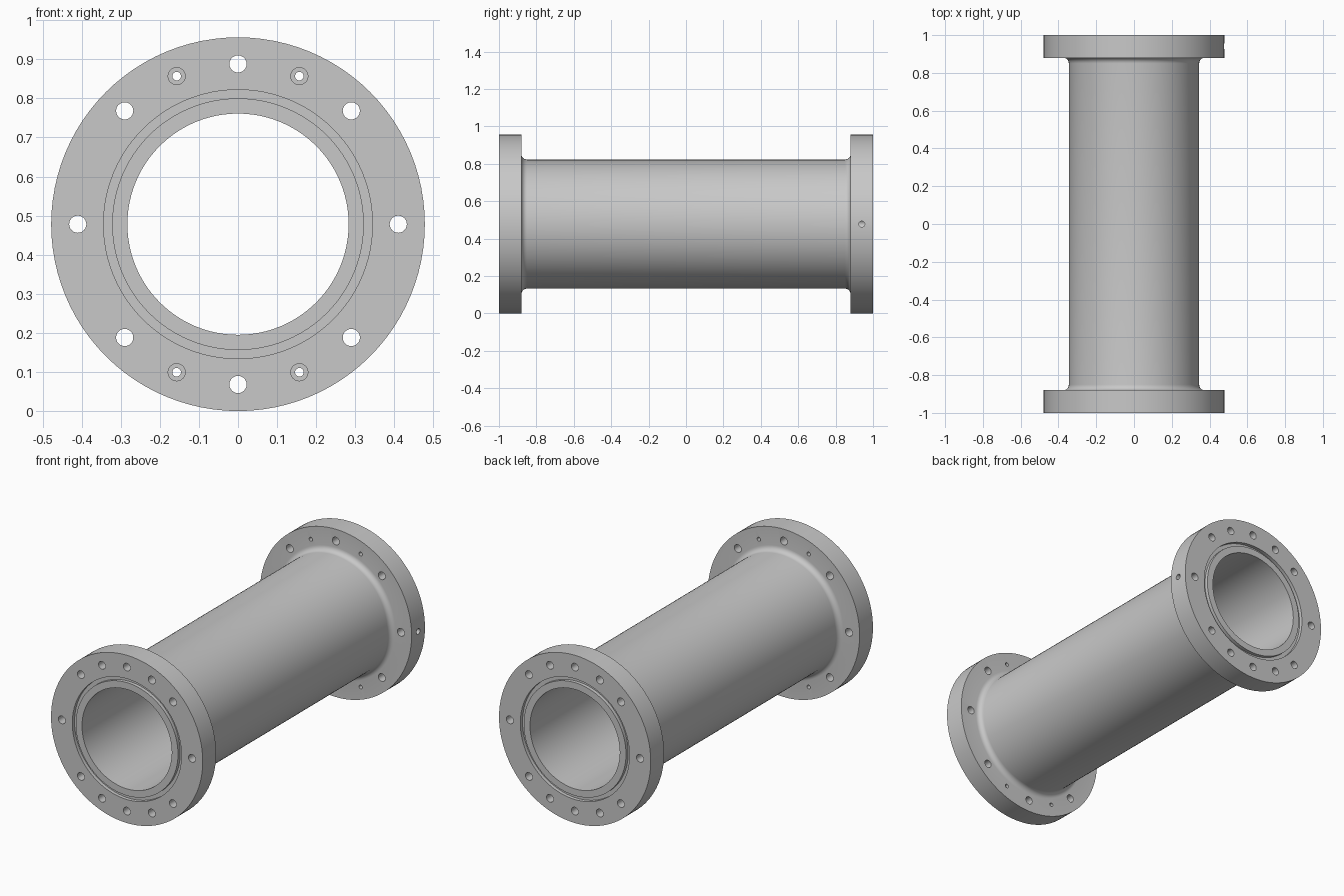
import bpy, bmesh
from math import pi, sin, cos, radians
from mathutils import Matrix, Vector

if "Cube" in bpy.data.objects:
    bpy.data.objects.remove(bpy.data.objects["Cube"])

R_FLANGE, R_PIPE, R_BORE, R_BOLT = 0.478, 0.345, 0.283, 0.41
Y_END, Y_INNER, FILLET = 1.0, 0.88, 0.03
CENTRE = Vector((0, 0, R_FLANGE))

steel = bpy.data.materials.new("grey steel")
steel.use_nodes = True
colour = (0.58, 0.58, 0.58, 1)
steel.diffuse_color = colour
steel.node_tree.nodes["Principled BSDF"].inputs["Base Color"].default_value = colour


def lathe(bm, profile, steps, matrix, closed=False):
    """Revolve (radius, distance) points around the y axis, then place them."""
    part = bmesh.new()
    verts = [part.verts.new((r, y, 0)) for r, y in profile]
    pairs = list(zip(verts, verts[1:]))
    if closed:
        pairs.append((verts[-1], verts[0]))
    edges = [part.edges.new(p) for p in pairs]
    bmesh.ops.spin(part, geom=verts + edges, cent=(0, 0, 0), axis=(0, 1, 0),
                   angle=2 * pi, steps=steps, use_merge=True)
    bmesh.ops.remove_doubles(part, verts=part.verts, dist=1e-5)
    bmesh.ops.recalc_face_normals(part, faces=part.faces)
    part.transform(matrix)
    mesh = bpy.data.meshes.new("part")
    part.to_mesh(mesh)
    part.free()
    bm.from_mesh(mesh)
    bpy.data.meshes.remove(mesh)


def finish(bm, name):
    bmesh.ops.recalc_face_normals(bm, faces=bm.faces)
    mesh = bpy.data.meshes.new(name)
    bm.to_mesh(mesh)
    bm.free()
    mesh.materials.append(steel)
    obj = bpy.data.objects.new(name, mesh)
    bpy.context.collection.objects.link(obj)
    return obj


# Pipe with a flange, seal groove and fillet at each end
fillet = [(R_PIPE + FILLET * (1 - cos(a)), Y_INNER - FILLET * (1 - sin(a)))
          for a in (radians(15 * i) for i in range(7))]
half = fillet + [(R_FLANGE, Y_INNER), (R_FLANGE, Y_END),
                 (0.344, Y_END), (0.344, Y_END - 0.02),
                 (0.322, Y_END - 0.02), (0.322, Y_END), (R_BORE, Y_END)]
profile = half + [(r, -y) for r, y in reversed(half)]
bm = bmesh.new()
lathe(bm, profile, 96, Matrix.Translation(CENTRE), closed=True)
spool = finish(bm, "flanged_pipe")

# Bolt holes and counterbored screw holes through both flanges
plain = [(0, 0.8), (0.022, 0.8), (0.022, 1.1), (0, 1.1)]
stepped = [(0, 0.8), (0.011, 0.8), (0.011, 0.94),
           (0.022, 0.94), (0.022, 1.1), (0, 1.1)]
angles = [(45 * i, plain) for i in range(8)]
angles += [(a, stepped) for a in (67.5, 112.5, 247.5, 292.5)]
bm = bmesh.new()
for end in (0, pi):
    for angle, shape in angles:
        a = radians(angle)
        spot = CENTRE + Vector((R_BOLT * cos(a), 0, R_BOLT * sin(a)))
        lathe(bm, shape, 24, Matrix.Translation(spot) @ Matrix.Rotation(end, 4, 'Z'))
axial = finish(bm, "bolt_hole_cutter")

# Set screw holes on both sides of the back flange
bm = bmesh.new()
for turn in (-pi / 2, pi / 2):
    place = Matrix.Translation(CENTRE + Vector((0, 0.94, 0))) @ Matrix.Rotation(turn, 4, 'Z')
    lathe(bm, [(0, R_BOLT), (0.016, R_BOLT), (0.016, 0.55), (0, 0.55)], 24, place)
radial = finish(bm, "set_screw_cutter")

bpy.ops.object.select_all(action='DESELECT')
spool.select_set(True)
bpy.context.view_layer.objects.active = spool
for cutter in (axial, radial):
    cutter.hide_render = True
    cut = spool.modifiers.new(cutter.name, 'BOOLEAN')
    cut.operation = 'DIFFERENCE'
    cut.solver = 'EXACT'
    cut.object = cutter
    bpy.ops.object.modifier_apply(modifier=cut.name)
    bpy.data.objects.remove(cutter)

bpy.ops.object.shade_smooth_by_angle(angle=radians(30))
